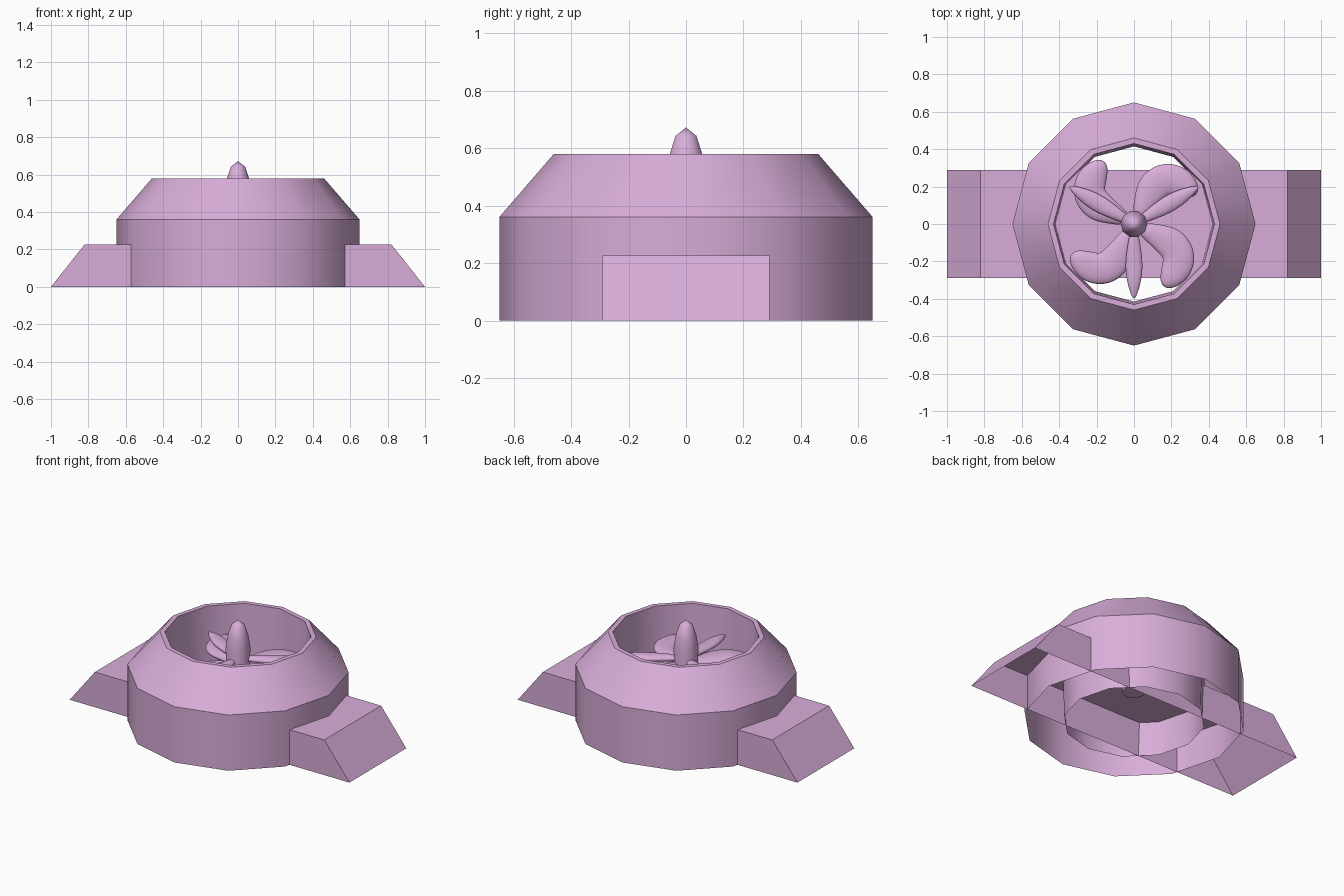
import bpy, bmesh, math
from mathutils import Vector, Matrix

if "Cube" in bpy.data.objects:
    bpy.data.objects.remove(bpy.data.objects["Cube"])

mat = bpy.data.materials.new("pink_plastic")
mat.diffuse_color = (0.69, 0.42, 0.69, 1)
mat.use_nodes = True
mat.node_tree.nodes["Principled BSDF"].inputs["Base Color"].default_value = mat.diffuse_color


def finish(bm, name, angle=None):
    bmesh.ops.remove_doubles(bm, verts=bm.verts, dist=0.0005)
    bmesh.ops.recalc_face_normals(bm, faces=bm.faces)
    me = bpy.data.meshes.new(name)
    bm.to_mesh(me)
    bm.free()
    me.materials.append(mat)
    ob = bpy.data.objects.new(name, me)
    bpy.context.collection.objects.link(ob)
    if angle:
        bpy.ops.object.select_all(action='DESELECT')
        ob.select_set(True)
        bpy.context.view_layer.objects.active = ob
        bpy.ops.object.shade_smooth_by_angle(angle=math.radians(angle))
    return ob


def bridge(bm, rings):
    n = len(rings[0])
    for a, b in zip(rings, rings[1:]):
        for i in range(n):
            j = (i + 1) % n
            bm.faces.new((a[i], a[j], b[j], b[i]))


def lathe(name, profile, sides, angle):
    bm = bmesh.new()
    rings = []
    for r, z in profile:
        rings.append([bm.verts.new((r * math.cos(2 * math.pi * i / sides),
                                    r * math.sin(2 * math.pi * i / sides), z))
                      for i in range(sides)])
    bridge(bm, rings)
    return finish(bm, name, angle)


def blade(name, path, thick, z, turn):
    # path: (x, y, half width); elliptical sections lofted along it
    bm = bmesh.new()
    rings, n = [], 12
    for k, (x, y, w) in enumerate(path):
        a, b = path[max(k - 1, 0)], path[min(k + 1, len(path) - 1)]
        t = Vector((b[0] - a[0], b[1] - a[1], 0)).normalized()
        side = Vector((-t.y, t.x, 0))
        h = min(thick, w * 0.7)
        rings.append([bm.verts.new(Vector((x, y, z))
                                   + side * w * math.cos(2 * math.pi * i / n)
                                   + Vector((0, 0, h * math.sin(2 * math.pi * i / n))))
                      for i in range(n)])
    bridge(bm, rings)
    bm.faces.new(rings[0])
    bm.faces.new(rings[-1])
    bmesh.ops.transform(bm, matrix=Matrix.Rotation(math.radians(turn), 4, 'Z'),
                        verts=bm.verts)
    ob = finish(bm, name, 80)
    sub = ob.modifiers.new("smooth", 'SUBSURF')
    sub.levels = sub.render_levels = 2


# twelve-sided housing, open underneath
lathe("housing", [(0.65, 0), (0.65, 0.36), (0.46, 0.58), (0.43, 0.58), (0.415, 0)], 12, 31)

# hollow cross bar with sloped ends, open underneath
bm = bmesh.new()
outline = [(-1, 0), (-0.82, 0.227), (0.82, 0.227), (1, 0)]
front = [bm.verts.new((x, -0.29, z)) for x, z in outline]
back = [bm.verts.new((x, 0.29, z)) for x, z in outline]
for i in range(3):
    bm.faces.new((front[i], front[i + 1], back[i + 1], back[i]))
bm.faces.new(front)
bm.faces.new(back)
finish(bm, "cross_bar")

# pointed hub
lathe("hub", [(0, 0.2), (0.07, 0.2), (0.072, 0.5), (0.06, 0.578),
              (0.038, 0.643), (0, 0.672)], 10, 40)

# four broad curled blades
broad = [(0.03, -0.02, 0.035), (0.11, -0.055, 0.06), (0.19, -0.09, 0.092),
         (0.245, -0.155, 0.095), (0.235, -0.235, 0.092), (0.185, -0.305, 0.06),
         (0.155, -0.332, 0.02)]
for i in range(4):
    blade(f"broad_blade_{i + 1}", broad, 0.03, 0.385, 90 * i)

# three narrow leaf blades
leaf = [(0.03, 0, 0.02), (0.1, 0, 0.034), (0.18, 0, 0.046), (0.25, 0, 0.048),
        (0.32, 0, 0.036), (0.37, 0, 0.02), (0.4, 0, 0.005)]
for i in range(3):
    blade(f"narrow_blade_{i + 1}", leaf, 0.022, 0.425, 30 + 120 * i)
